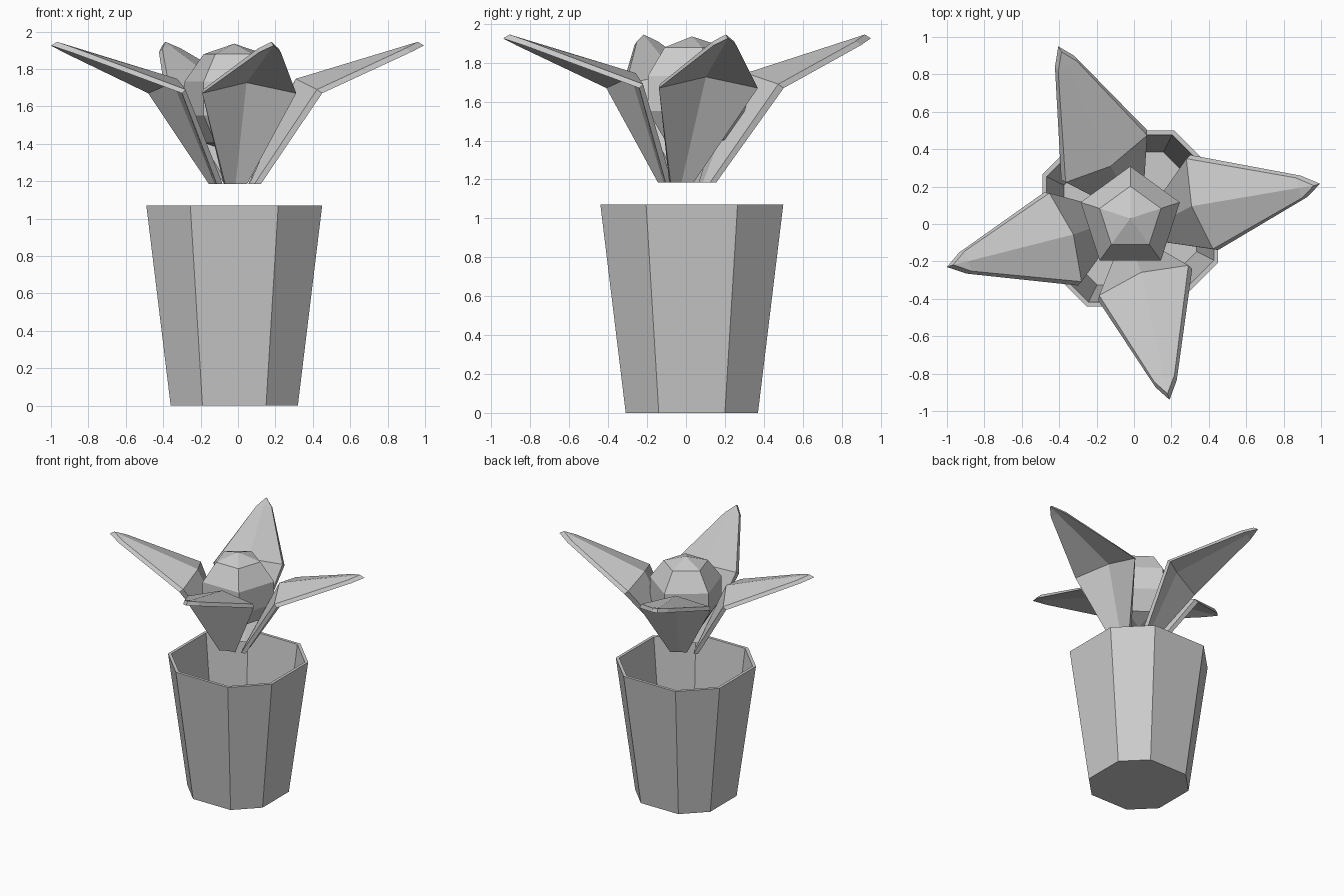
import bpy, bmesh, math
from mathutils import Vector, Matrix

if "Cube" in bpy.data.objects:
    bpy.data.objects.remove(bpy.data.objects["Cube"])

CX, CY = -0.02, 0.03


def make_object(name, bm):
    bmesh.ops.recalc_face_normals(bm, faces=bm.faces)
    mesh = bpy.data.meshes.new(name)
    bm.to_mesh(mesh)
    bm.free()
    obj = bpy.data.objects.new(name, mesh)
    bpy.context.collection.objects.link(obj)
    return obj


# Pot: chamfered-square rings, from the outer base over the rim to the inner floor
def pot():
    bm = bmesh.new()
    rings = []
    for r, z in [(0.34, 0), (0.47, 1.07), (0.447, 1.07), (0.355, 0.28)]:
        h = r / 2
        pts = [(r, -h), (r, h), (h, r), (-h, r), (-r, h), (-r, -h), (-h, -r), (h, -r)]
        rings.append([bm.verts.new((CX + x, CY + y, z)) for x, y in pts])
    for a, b in zip(rings, rings[1:]):
        for i in range(8):
            j = (i + 1) % 8
            bm.faces.new((a[i], a[j], b[j], b[i]))
    bm.faces.new(rings[0])
    bm.faces.new(rings[-1])
    make_object("pot", bm)


# Bud: five-sided faceted ball
def bud():
    bm = bmesh.new()
    bmesh.ops.create_uvsphere(bm, u_segments=5, v_segments=5, radius=0.293)
    top = max((v for v in bm.verts if v.co.xy.length > 0.1), key=lambda v: v.co.z)
    turn = math.pi / 2 - math.atan2(top.co.y, top.co.x)
    bm.transform(Matrix.Translation((CX, CY, 1.642)) @ Matrix.Rotation(turn, 4, 'Z'))
    make_object("flower_bud", bm)


# Petal: base row, raised crease row, narrow row and tip, in two layers
def petal(name, angle, mid, base, tip):
    u = Vector((math.cos(angle), math.sin(angle), 0))
    v = Vector((-u.y, u.x, 0))
    mid, base, tip = (Vector((*p, 0)) for p in (mid, base, tip))
    near = mid.lerp(tip, 0.86)
    # centre, half width, edge height, ridge height, ridge inset, layer inset, layer rise
    rows = [(base, 0.062, 1.185, 1.185, 0.01, 0.035, 0.0),
            (mid, 0.265, 1.67, 1.727, 0.045, 0.025, 0.02),
            (near, 0.06, 1.89, 1.90, 0.0, 0.03, 0.02)]
    bm = bmesh.new()
    layers = []
    for k in (0, 1):
        grid = []
        for c, w, ze, zr, ri, inset, rise in rows:
            w *= 1 - 0.05 * k
            grid.append([bm.verts.new(c + v * w * s
                                      - u * (inset * k + (ri if s == 0 else 0))
                                      + Vector((0, 0, (zr if s == 0 else ze) + rise * k)))
                         for s in (-1, 0, 1)])
        end = bm.verts.new(tip - u * 0.035 * k + Vector((0, 0, 1.925 + 0.02 * k)))
        for a, b in zip(grid, grid[1:]):
            for i in (0, 1):
                bm.faces.new((a[i], a[i + 1], b[i + 1], b[i]))
        for i in (0, 1):
            bm.faces.new((grid[-1][i], grid[-1][i + 1], end))
        layers.append(grid[0] + [grid[1][2], grid[2][2], end, grid[2][0], grid[1][0]])
    a, b = layers
    for i in range(len(a)):
        j = (i + 1) % len(a)
        bm.faces.new((a[i], a[j], b[j], b[i]))
    make_object(name, bm)


pot()
bud()
for name, deg, mid, base, tip in [
        ("petal_right", 16.4, (0.375, 0.115), (0.105, -0.02), (0.995, 0.215)),
        ("petal_back", 120, (-0.16, 0.37), (-0.02, 0.125), (-0.405, 0.95)),
        ("petal_left", 200, (-0.39, -0.08), (-0.135, 0.01), (-1.0, -0.23)),
        ("petal_front", 288.6, (0.06, -0.325), (-0.01, -0.125), (0.19, -0.94))]:
    petal(name, math.radians(deg), mid, base, tip)
